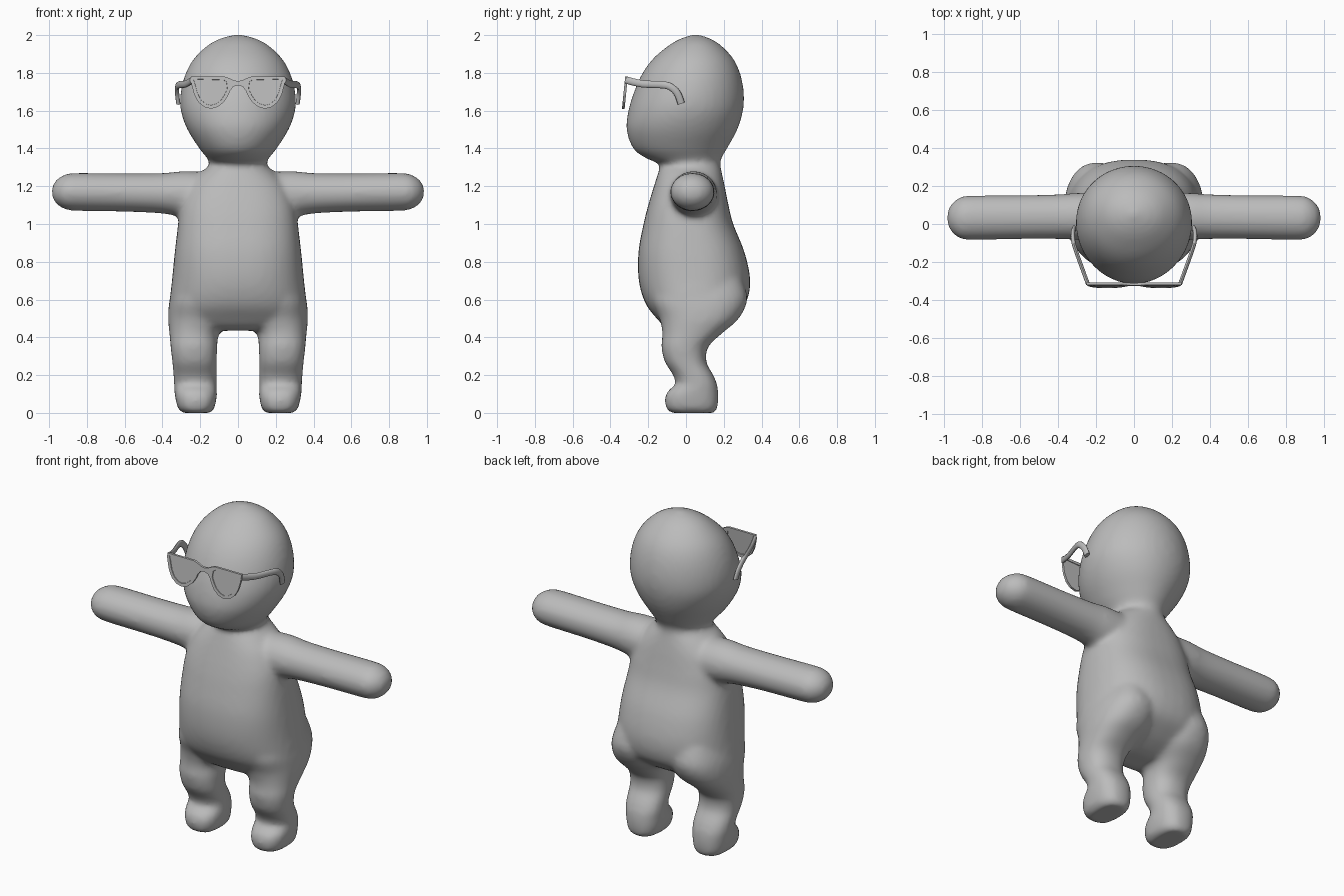
import bpy, bmesh, math
from mathutils import Vector

if "Cube" in bpy.data.objects:
    bpy.data.objects.remove(bpy.data.objects["Cube"])

grey = bpy.data.materials.new("plain grey")
grey.diffuse_color = (0.5, 0.5, 0.5, 1)
grey.use_nodes = True
grey.node_tree.nodes["Principled BSDF"].inputs["Base Color"].default_value = grey.diffuse_color


def catmull(rows, steps=5):
    """Smoothly interpolate rows of numbers."""
    out = []
    for i in range(len(rows) - 1):
        p0, p1 = rows[max(i - 1, 0)], rows[i]
        p2, p3 = rows[i + 1], rows[min(i + 2, len(rows) - 1)]
        for s in range(steps):
            t = s / steps
            out.append([0.5 * (2 * b + (c - a) * t + (2 * a - 5 * b + 4 * c - d) * t * t
                               + (3 * b - a - 3 * c + d) * t ** 3)
                        for a, b, c, d in zip(p0, p1, p2, p3)])
    out.append(list(rows[-1]))
    return out


def skin(bm, rings):
    """Close a list of point rings into a capped tube."""
    rings = [[bm.verts.new(p) for p in r] for r in rings]
    n = len(rings[0])
    for a, b in zip(rings, rings[1:]):
        for i in range(n):
            bm.faces.new((a[i], a[(i + 1) % n], b[(i + 1) % n], b[i]))
    bm.faces.new(rings[0][::-1])
    bm.faces.new(rings[-1])


def loft(bm, rows, place, sides=40):
    """Rows: station, a min, a max, b min, b max, squareness."""
    rings = []
    for t, a0, a1, b0, b1, n in catmull(rows):
        ring = []
        for i in range(sides):
            c, s = math.cos(math.tau * i / sides), math.sin(math.tau * i / sides)
            a = (a0 + a1) / 2 + (a1 - a0) / 2 * math.copysign(abs(c) ** (2 / n), c)
            b = (b0 + b1) / 2 + (b1 - b0) / 2 * math.copysign(abs(s) ** (2 / n), s)
            ring.append(place(t, a, b))
        rings.append(ring)
    skin(bm, rings)


def finish(bm, name):
    bmesh.ops.recalc_face_normals(bm, faces=bm.faces)
    mesh = bpy.data.meshes.new(name)
    bm.to_mesh(mesh)
    bm.free()
    mesh.materials.append(grey)
    ob = bpy.data.objects.new(name, mesh)
    bpy.context.collection.objects.link(ob)
    return ob


# Body: torso and head, legs and arms fused into one soft skin
bm = bmesh.new()
trunk = [(0.435, 0.16, -0.06, 0.08, 2.4), (0.455, 0.27, -0.11, 0.14, 2.4),
         (0.50, 0.345, -0.155, 0.225, 2.4), (0.58, 0.362, -0.215, 0.315, 2.4),
         (0.70, 0.35, -0.25, 0.34, 2.4), (0.85, 0.335, -0.252, 0.31, 2.5),
         (1.0, 0.317, -0.225, 0.25, 2.5), (1.1, 0.30, -0.20, 0.225, 2.5),
         (1.2, 0.26, -0.17, 0.205, 2.4), (1.27, 0.20, -0.148, 0.19, 2.2),
         (1.315, 0.15, -0.14, 0.182, 2), (1.35, 0.165, -0.215, 0.188, 2),
         (1.4, 0.205, -0.28, 0.218, 2), (1.5, 0.268, -0.315, 0.272, 2.05),
         (1.6, 0.303, -0.305, 0.302, 2.05), (1.7, 0.303, -0.275, 0.306, 2),
         (1.8, 0.276, -0.23, 0.286, 2), (1.88, 0.23, -0.17, 0.247, 2),
         (1.95, 0.155, -0.085, 0.18, 2), (1.985, 0.085, -0.02, 0.12, 2),
         (2.003, 0.012, 0.04, 0.065, 2)]
loft(bm, [(z, -x, x, y0, y1, n) for z, x, y0, y1, n in trunk], lambda t, a, b: (a, b, t))
leg = [(0.0, 0.145, 0.295, -0.08, 0.15, 2.6), (0.025, 0.125, 0.318, -0.105, 0.166, 2.6),
       (0.08, 0.113, 0.332, -0.112, 0.172, 2.5), (0.12, 0.112, 0.337, -0.092, 0.17, 2.4),
       (0.15, 0.112, 0.338, -0.055, 0.165, 2.4), (0.2, 0.112, 0.342, -0.068, 0.145, 2.3),
       (0.27, 0.112, 0.348, -0.112, 0.108, 2.3), (0.35, 0.11, 0.357, -0.13, 0.118, 2.3),
       (0.42, 0.10, 0.363, -0.125, 0.19, 2.3), (0.5, 0.05, 0.37, -0.14, 0.28, 2.3),
       (0.6, 0.03, 0.362, -0.18, 0.325, 2.3), (0.7, 0.05, 0.33, -0.16, 0.30, 2.3)]
arm = [(0.1, -0.10, 0.17, 1.02, 1.27, 2), (0.28, -0.085, 0.165, 1.035, 1.28, 2),
       (0.4, -0.08, 0.157, 1.055, 1.27, 2), (0.6, -0.08, 0.152, 1.065, 1.268, 2),
       (0.86, -0.083, 0.15, 1.07, 1.27, 2), (0.92, -0.075, 0.14, 1.08, 1.26, 2),
       (0.96, -0.045, 0.11, 1.105, 1.235, 2), (0.98, -0.01, 0.075, 1.135, 1.205, 2),
       (0.987, 0.025, 0.04, 1.165, 1.175, 2)]
for s in (-1, 1):
    loft(bm, leg, lambda t, a, b: (s * a, b, t))
    loft(bm, arm, lambda t, a, b: (s * t, a, b))
body = finish(bm, "body")
remesh = body.modifiers.new("fuse", 'REMESH')
remesh.mode = 'VOXEL'
remesh.voxel_size = 0.016
remesh.use_smooth_shade = True
soften = body.modifiers.new("soften", 'SMOOTH')
soften.factor = 0.5
soften.iterations = 8


# Glasses: slightly tilted front plane
def front(x, z, depth=0.0):
    return Vector((x, -0.322 - (1.78 - z) * 0.1 + depth, z))


def plate(bm, outline, rim=0.0):
    """Extrude an outline backwards; a rim leaves a sunken lens on both sides."""
    lo = [bm.verts.new(front(x, z)) for x, z in outline]
    hi = [bm.verts.new(front(x, z, 0.014)) for x, z in outline]
    n = len(outline)
    for i in range(n):
        bm.faces.new((lo[i], lo[(i + 1) % n], hi[(i + 1) % n], hi[i]))
    caps = [bm.faces.new(lo[::-1]), bm.faces.new(hi)]
    if rim:
        bmesh.ops.recalc_face_normals(bm, faces=bm.faces)
        for f in caps:
            bmesh.ops.inset_region(bm, faces=[f], thickness=rim)
            bmesh.ops.inset_region(bm, faces=[f], thickness=0.001, depth=-0.004)


lens = [(0.25, 1.78), (0.245, 1.735), (0.232, 1.685), (0.21, 1.645), (0.178, 1.619),
        (0.143, 1.61), (0.105, 1.621), (0.072, 1.648), (0.05, 1.685), (0.038, 1.715),
        (0.045, 1.762), (0.07, 1.78)]
for s, side in ((-1, "left"), (1, "right")):
    bm = bmesh.new()
    plate(bm, [(s * x, z) for x, z in lens], rim=0.018)
    finish(bm, side + "_lens_frame")

    # Temple arm, hooking down behind the ear position
    path = catmull([(0.243, -0.318, 1.762), (0.275, -0.23, 1.742), (0.312, -0.125, 1.737),
                    (0.322, -0.08, 1.725), (0.322, -0.045, 1.69), (0.316, -0.025, 1.637)], 4)
    rings = []
    for i, p in enumerate(path):
        a, b = path[max(i - 1, 0)], path[min(i + 1, len(path) - 1)]
        d = Vector((0, b[1] - a[1], b[2] - a[2])).normalized()
        up = Vector((0, -d.z, d.y))
        ring = []
        for k in range(12):
            q = math.tau * k / 12
            v = Vector(p) + up * 0.019 * math.sin(q) + Vector((0.011 * math.cos(q), 0, 0))
            ring.append((s * v.x, v.y, v.z))
        rings.append(ring)
    bm = bmesh.new()
    skin(bm, rings)
    temple = finish(bm, side + "_temple")
    for ob in bpy.context.selected_objects:
        ob.select_set(False)
    temple.select_set(True)
    bpy.context.view_layer.objects.active = temple
    bpy.ops.object.shade_smooth_by_angle(angle=math.radians(50))

# Nose bridge
bm = bmesh.new()
half = [(0.0, 1.757), (0.022, 1.76), (0.045, 1.772), (0.07, 1.78),
        (0.05, 1.72), (0.038, 1.71), (0.025, 1.728), (0.0, 1.734)]
plate(bm, half + [(-x, z) for x, z in half[-2:0:-1]])
finish(bm, "nose_bridge")
